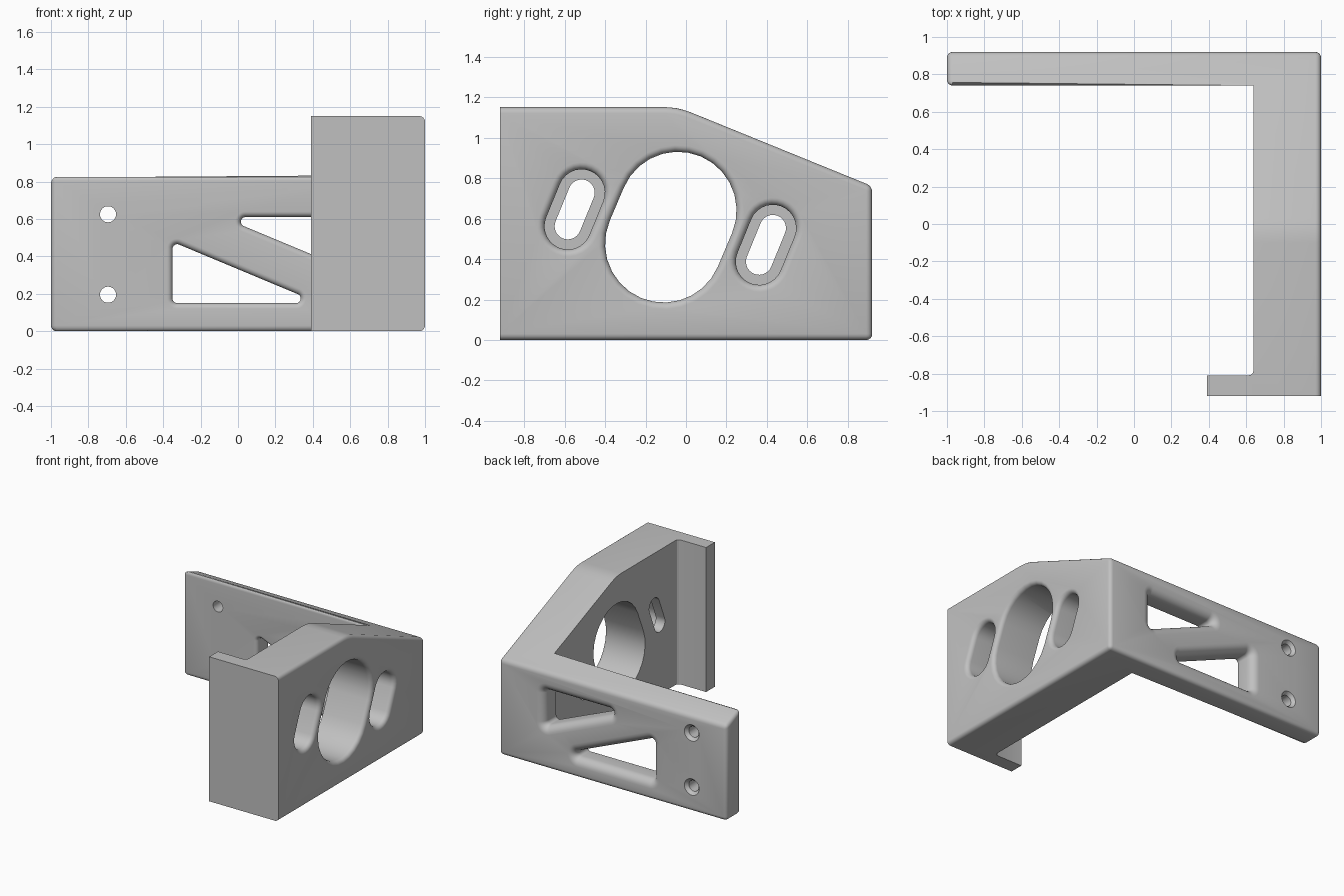
import bpy, bmesh
from math import sin, cos, pi, atan2, radians

cube = bpy.data.objects.get("Cube")
if cube:
    bpy.data.objects.remove(cube)

grey = bpy.data.materials.new("light grey")
grey.use_nodes = True
COLOUR = (0.53, 0.53, 0.53, 1)
grey.diffuse_color = COLOUR
grey.node_tree.nodes["Principled BSDF"].inputs["Base Color"].default_value = COLOUR

AXES = {"x": lambda u, v, d: (d, u, v),
        "y": lambda u, v, d: (u, d, v),
        "z": lambda u, v, d: (u, v, d)}


def loft(name, axis, rings):
    """Closed solid through (depth, outline) rings along an axis."""
    bm = bmesh.new()
    loops = [[bm.verts.new(AXES[axis](u, v, d)) for u, v in pts] for d, pts in rings]
    for a, b in zip(loops, loops[1:]):
        for i in range(len(a)):
            j = (i + 1) % len(a)
            bm.faces.new((a[i], a[j], b[j], b[i]))
    bm.faces.new(loops[0])
    bm.faces.new(loops[-1])
    bmesh.ops.recalc_face_normals(bm, faces=bm.faces)
    mesh = bpy.data.meshes.new(name)
    bm.to_mesh(mesh)
    bm.free()
    mesh.materials.append(grey)
    obj = bpy.data.objects.new(name, mesh)
    bpy.context.collection.objects.link(obj)
    return obj


def rounded(core, r, steps=14):
    """Outline at distance r around a counter-clockwise convex core."""
    n = len(core)
    if n == 1:
        u, v = core[0]
        return [(u + r * cos(2 * pi * i / 32), v + r * sin(2 * pi * i / 32)) for i in range(32)]
    edge = [atan2(core[(i + 1) % n][1] - core[i][1], core[(i + 1) % n][0] - core[i][0])
            for i in range(n)]
    pts = []
    for i, (u, v) in enumerate(core):
        start = edge[i - 1] - pi / 2
        sweep = (edge[i] - edge[i - 1]) % (2 * pi)
        for k in range(steps + 1):
            a = start + sweep * k / steps
            pts.append((u + r * cos(a), v + r * sin(a)))
    return pts


def fillet(surface, f, inward, over=0.005, steps=6):
    """Depth and offset pairs for a rounded rim, from outside going in."""
    arc = [(surface + inward * f * (1 - cos(t)), f * (1 - sin(t)))
           for t in (k * pi / 2 / steps for k in range(steps + 1))]
    return [(surface - inward * over, f)] + arc


def cut(target, cutter):
    cutter.hide_render = True
    mod = target.modifiers.new("cut", "BOOLEAN")
    mod.operation = "DIFFERENCE"
    mod.solver = "EXACT"
    mod.object = cutter
    bpy.ops.object.select_all(action="DESELECT")
    bpy.context.view_layer.objects.active = target
    target.select_set(True)
    bpy.ops.object.modifier_apply(modifier=mod.name)
    bpy.data.objects.remove(cutter)


def hole(target, name, axis, core, r, stations):
    cut(target, loft(name, axis, [(d, rounded(core, r + o)) for d, o in stations]))


# Body: side profile extruded across the width
FRONT, BACK, INNER = -0.92, 0.92, 0.74
side = [(FRONT, 0), (BACK, 0), (BACK, 0.76), (0.03, 1.122), (-0.01, 1.136),
        (-0.05, 1.146), (-0.1, 1.15), (FRONT, 1.15)]
bracket = loft("bracket", "x", [(-1, side), (1, side)])

# Cavity between back plate, side plate and front flange
cavity = [(-1.1, -1), (0.39, -1), (0.39, -0.81), (0.61, -0.81), (0.625, -0.806),
          (0.636, -0.795), (0.64, -0.78), (0.64, INNER), (-1.1, INNER)]
cut(bracket, loft("cavity", "z", [(-0.2, cavity), (1.4, cavity)]))

# Rounded outer edges of the side plate and back plate
bm = bmesh.new()
bm.from_mesh(bracket.data)


def on(edge, axis, value):
    return all(abs(v.co[axis] - value) < 1e-3 for v in edge.verts)


rims = [e for e in bm.edges if e.is_manifold and e.calc_face_angle_signed() > 0.5
        and not on(e, 1, FRONT)
        and (on(e, 0, 1) or on(e, 0, -1) or on(e, 1, BACK) or on(e, 1, INNER))]
bmesh.ops.bevel(bm, geom=rims, offset=0.03, offset_type="OFFSET", segments=4,
                profile=0.5, affect="EDGES", clamp_overlap=True)
bm.to_mesh(bracket.data)
bm.free()

# Large oblong opening in the side plate
hole(bracket, "opening", "x", [(-0.11, 0.475), (-0.04, 0.64)], 0.29,
     fillet(1, 0.033, -1) + [(0.55, 0)])

# Stepped slots on both sides of the opening
for y, z in ((-0.55, 0.645), (0.395, 0.47)):
    hole(bracket, "slot", "x", [(y - 0.034, z - 0.083), (y + 0.034, z + 0.083)], 0.115,
         fillet(1, 0.035, -1) + [(0.72, 0), (0.72, -0.05), (0.55, -0.05)])

# Triangular windows in the back plate
windows = ([(-0.325, 0.175), (0.31, 0.175), (-0.325, 0.44)],
           [(0.04, 0.585), (0.585, 0.358), (0.585, 0.585)])
for core in windows:
    rim = fillet(BACK, 0.065, -1) + fillet(INNER, 0.03, 1)[::-1]
    hole(bracket, "window", "y", core, 0.025, rim)

# Countersunk screw holes
for z in (0.195, 0.625):
    hole(bracket, "screw_hole", "y", [(-0.695, z)], 0.043,
         [(0.95, 0.022), (BACK, 0.022), (0.895, 0), (0.7, 0)])

bpy.ops.object.select_all(action="DESELECT")
bracket.select_set(True)
bpy.context.view_layer.objects.active = bracket
bpy.ops.object.shade_smooth_by_angle(angle=radians(30))
